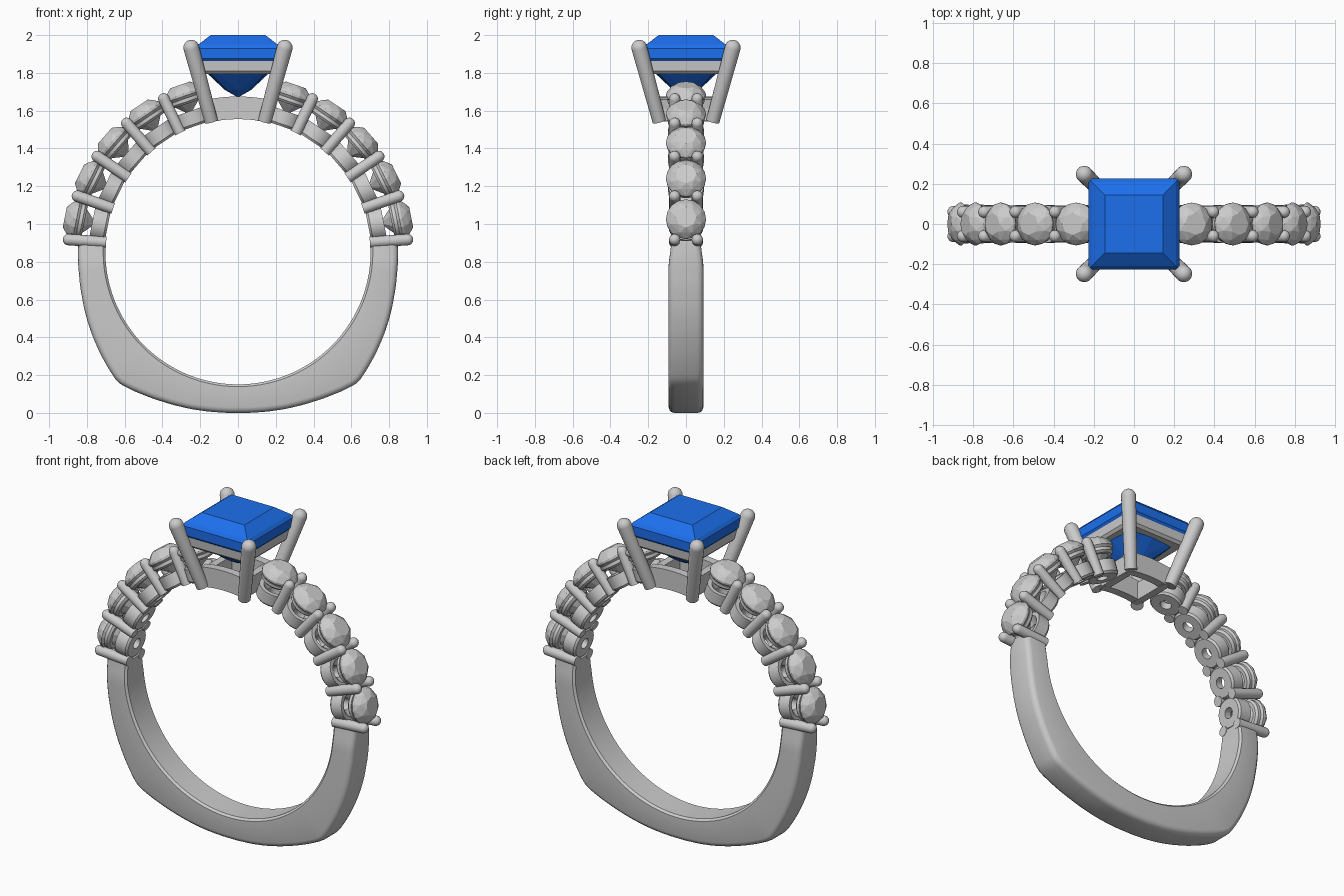
import bpy, bmesh
from math import sin, cos, pi, radians, atan2, hypot, degrees
from mathutils import Matrix, Vector

if "Cube" in bpy.data.objects:
    bpy.data.objects.remove(bpy.data.objects["Cube"])

CZ, RI = 0.853, 0.702          # finger hole centre height and radius


def finish(bm, name, smooth=True, mat=None):
    bmesh.ops.remove_doubles(bm, verts=bm.verts, dist=1e-5)
    bmesh.ops.recalc_face_normals(bm, faces=bm.faces)
    me = bpy.data.meshes.new(name)
    bm.to_mesh(me)
    bm.free()
    ob = bpy.data.objects.new(name, me)
    bpy.context.collection.objects.link(ob)
    if mat:
        me.materials.append(mat)
    if smooth:
        bpy.ops.object.select_all(action='DESELECT')
        bpy.context.view_layer.objects.active = ob
        ob.select_set(True)
        bpy.ops.object.shade_smooth_by_angle(angle=radians(35))
    return ob


def loft(bm, loops, closed=False, cap=False):
    rows = [[bm.verts.new(p) for p in lp] for lp in loops]
    n, m = len(rows), len(rows[0])
    for i in range(n if closed else n - 1):
        a, b = rows[i], rows[(i + 1) % n]
        for j in range(m):
            k = (j + 1) % m
            bm.faces.new((a[j], a[k], b[k], b[j]))
    if cap:
        bm.faces.new(rows[0])
        bm.faces.new(rows[-1])


def lathe(name, prof, mtx, seg=24, closed=False):
    bm = bmesh.new()
    loops = [[mtx @ Vector((max(r, 1e-7) * cos(2 * pi * j / seg),
                            max(r, 1e-7) * sin(2 * pi * j / seg), h))
              for j in range(seg)] for r, h in prof]
    loft(bm, loops, closed)
    bmesh.ops.remove_doubles(bm, verts=bm.verts, dist=1e-5)
    bmesh.ops.dissolve_degenerate(bm, edges=bm.edges, dist=1e-6)
    return finish(bm, name)


def hull(name, pts, mat=None):
    bm = bmesh.new()
    for p in pts:
        bm.verts.new(p)
    bmesh.ops.convex_hull(bm, input=bm.verts)
    return finish(bm, name, False, mat)


def radial(a, y=0):
    # local z points outward from the finger hole centre
    d, t = Vector((cos(a), 0, sin(a))), Vector((0, 1, 0))
    m = Matrix((t.cross(d), t, d)).transposed().to_4x4()
    return Matrix.Translation((0, y, CZ)) @ m


def rod(r0, r1, h0, h1):
    # round-ended rod profile
    return [(0, h0), (r0, h0)] + [(r1 * cos(i * pi / 12), h1 - r1 + r1 * sin(i * pi / 12))
                                  for i in range(7)]


# Lower shank: swept rounded section, outer outline given for the right half
outline = [(0.845, 0.92), (0.848, 0.85), (0.842, 0.74), (0.825, 0.61), (0.795, 0.48),
           (0.75, 0.36), (0.70, 0.26), (0.65, 0.18), (0.63, 0.158), (0.60, 0.14),
           (0.50, 0.095), (0.40, 0.06), (0.30, 0.032), (0.20, 0.013), (0.10, 0.003), (0, 0)]
polar = [(degrees(atan2(z - CZ, x)), hypot(x, z - CZ)) for x, z in outline]


def outer(deg):
    if deg < -90:
        deg = -180 - deg
    for (a0, r0), (a1, r1) in zip(polar, polar[1:]):
        if a1 - 1e-6 <= deg <= a0:
            return r0 + (r1 - r0) * (deg - a0) / (a1 - a0)
    return polar[0][1]


bm = bmesh.new()
loops = []
for i in range(95):
    deg = 4 - 2 * i
    a, ro = radians(deg), outer(deg)
    up = deg if deg > -90 else -180 - deg
    w = 0.092 - 0.014 * min(1, max(0, (up + 5) / 8))
    half = [(RI, w - 0.012), (RI + 0.012, w), (ro - 0.03, w), (ro - 0.015, w - 0.005),
            (ro - 0.004, w - 0.016), (ro, w - 0.034)]
    sec = half + [(r, -y) for r, y in reversed(half)]
    loops.append([(r * cos(a), y, CZ + r * sin(a)) for r, y in sec])
loft(bm, loops, cap=True)
finish(bm, "shank")

# Accent stones with their cups, seat rings and shared prongs
for side in (0, 1):
    tag = "left" if side else "right"
    for i in range(5):
        a = radians(11.3 + 14.9 * i)
        ap = radians(4.1 + 15 * i)
        if side:
            a, ap = pi - a, pi - ap
        m = radial(a)
        lathe(f"{tag}_cup_{i}", [(0.084, 0.703), (0.094, 0.715), (0.094, 0.787),
              (0.07, 0.787), (0.035, 0.75), (0.032, 0.703)], m, closed=True)
        lathe(f"{tag}_seat_ring_{i}", [(0.085, 0.828), (0.097, 0.84), (0.097, 0.858),
              (0.08, 0.858), (0.065, 0.828)], m, closed=True)
        pts = [(0, 0, 0.768)]
        for n, r, h, off in ((8, 0.055, 0.935, 0), (8, 0.086, 0.914, 0.5), (16, 0.106, 0.885, 0),
                             (16, 0.106, 0.872, 0), (8, 0.06, 0.82, 0.5)):
            pts += [(r * cos(2 * pi * (j + off) / n), r * sin(2 * pi * (j + off) / n), h)
                    for j in range(n)]
        hull(f"{tag}_accent_stone_{i}", [m @ Vector(p) for p in pts])
        for s in (-1, 1):
            lathe(f"{tag}_prong_{i}_{'front' if s < 0 else 'back'}",
                  rod(0.03, 0.03, 0.70, 0.93), radial(ap, s * 0.06), 16)

# Lower gallery: curved front and back rails plus straight side rails
for s in (-1, 1):
    bm = bmesh.new()
    loops = []
    for i in range(13):
        a = radians(79 + 22 * i / 12)
        loops.append([(r * cos(a), s * y, CZ + r * sin(a))
                      for r, y in ((RI, 0.09), (RI, 0.14), (0.822, 0.14), (0.822, 0.09))])
    loft(bm, loops, cap=True)
    finish(bm, "gallery_rail_" + ("front" if s < 0 else "back"))
    bm = bmesh.new()
    bmesh.ops.create_cube(bm, size=1, matrix=Matrix.Translation((s * 0.125, 0, 1.6))
                          @ Matrix.Diagonal((0.045, 0.26, 0.11, 1)))
    finish(bm, "gallery_side_" + ("left" if s < 0 else "right"))

# Four main prongs leaning outward
for sx in (-1, 1):
    for sy in (-1, 1):
        p, q = Vector((sx * 0.142, sy * 0.142, 1.545)), Vector((sx * 0.258, sy * 0.258, 1.972))
        d = q - p
        m = Matrix.Translation(p) @ d.to_track_quat('Z', 'Y').to_matrix().to_4x4()
        lathe("main_prong", rod(0.036, 0.042, 0, d.length), m, 20)


def square(h, z):
    return [(h, h, z), (-h, h, z), (-h, -h, z), (h, -h, z)]


# Square seat frame under the centre stone
bm = bmesh.new()
loft(bm, [square(h, z) for h, z in ((0.195, 1.795), (0.21, 1.81), (0.215, 1.862),
                                    (0.17, 1.862), (0.135, 1.795))], closed=True)
finish(bm, "centre_seat")

# Princess-cut centre stone
blue = bpy.data.materials.new("blue_gem")
blue.diffuse_color = (0.012, 0.16, 0.85, 1)
blue.use_nodes = True
blue.node_tree.nodes["Principled BSDF"].inputs["Base Color"].default_value = blue.diffuse_color
pts = [(0, 0, 1.67)]
for h, z in ((0.145, 2.0), (0.21, 1.95), (0.225, 1.93), (0.225, 1.875)):
    pts += square(h, z)
for h, e, z in ((0.185, 0.15, 2.0), (0.155, 0.12, 1.79), (0.07, 0.06, 1.71)):
    if z < 1.9:
        pts += square(e, z) + [(h, 0, z), (-h, 0, z), (0, h, z), (0, -h, z)]
hull("centre_stone", pts, blue)
